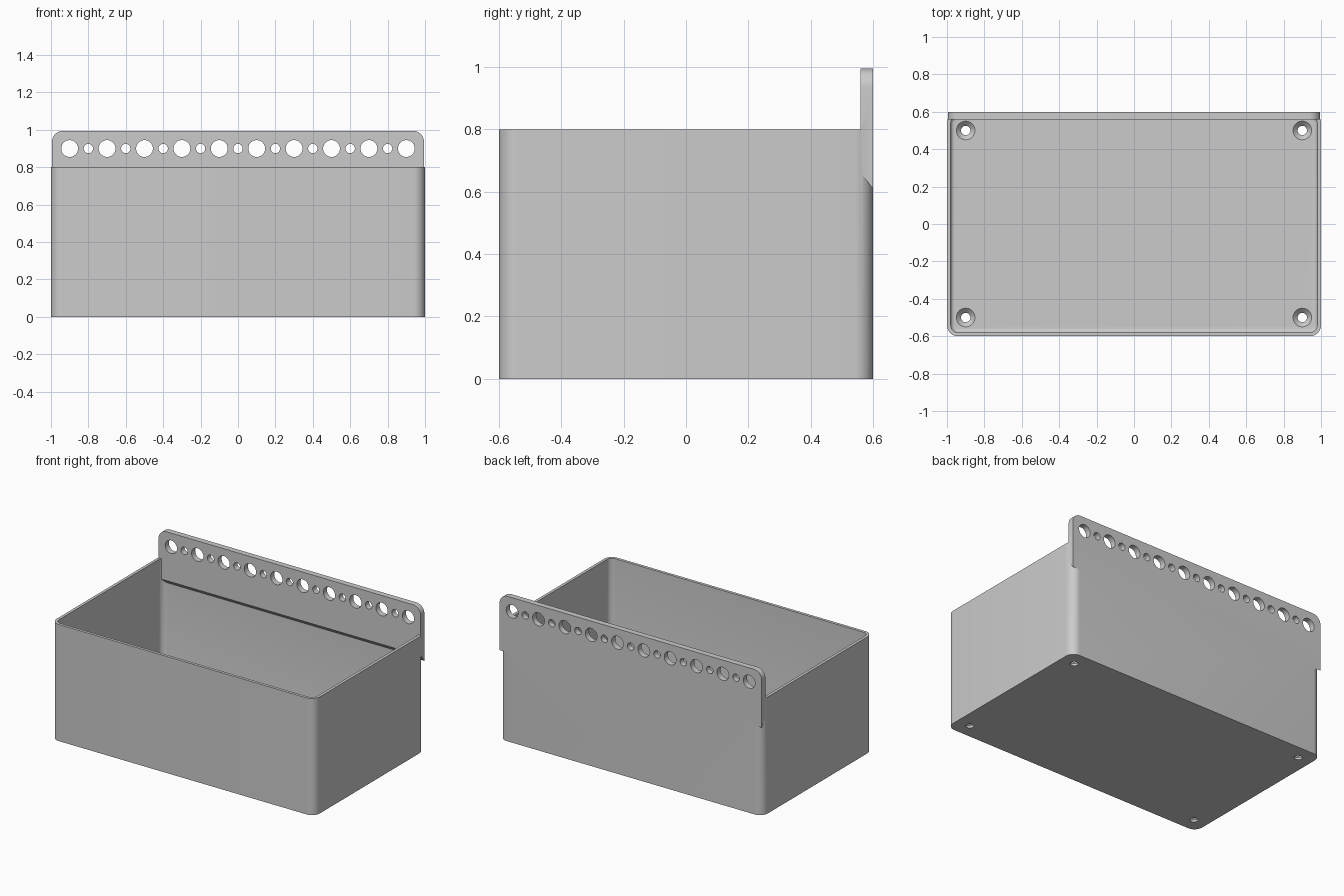
import bpy, bmesh, math
from mathutils import Matrix, Vector

default = bpy.data.objects.get("Cube")
if default:
    bpy.data.objects.remove(default, do_unlink=True)

grey = bpy.data.materials.new("plain_grey")
grey.use_nodes = True
GREY = (0.6, 0.6, 0.6, 1)
grey.diffuse_color = GREY
grey.node_tree.nodes["Principled BSDF"].inputs["Base Color"].default_value = GREY


def rounded_rect(hx, hy, r, steps=10):
    """Counter-clockwise outline with rounded corners."""
    pts = []
    for quarter, (sx, sy) in enumerate([(1, 1), (-1, 1), (-1, -1), (1, -1)]):
        for i in range(steps + 1):
            a = math.pi / 2 * (quarter + i / steps)
            pts.append((sx * (hx - r) + r * math.cos(a), sy * (hy - r) + r * math.sin(a)))
    return pts


def loft(name, rings):
    """Skin a stack of rings and cap both ends."""
    bm = bmesh.new()
    loops = [[bm.verts.new(p) for p in ring] for ring in rings]
    for a, b in zip(loops, loops[1:]):
        for i in range(len(a)):
            j = (i + 1) % len(a)
            bm.faces.new((a[i], a[j], b[j], b[i]))
    bm.faces.new(loops[0][::-1])
    bm.faces.new(loops[-1])
    bmesh.ops.recalc_face_normals(bm, faces=bm.faces)
    mesh = bpy.data.meshes.new(name)
    bm.to_mesh(mesh)
    bm.free()
    mesh.materials.append(grey)
    obj = bpy.data.objects.new(name, mesh)
    bpy.context.collection.objects.link(obj)
    return obj


def lathe(name, profile, sides, matrix):
    """Round solid from (radius, height) pairs."""
    angles = [2 * math.pi * i / sides for i in range(sides)]
    return loft(name, [[matrix @ Vector((r * math.cos(a), r * math.sin(a), h)) for a in angles]
                       for r, h in profile])


def combine(target, others, operation):
    """Apply a boolean with each helper, then discard the helpers."""
    for other in others:
        mod = target.modifiers.new("boolean", "BOOLEAN")
        mod.operation, mod.solver, mod.object = operation, "EXACT", other
    graph = bpy.context.evaluated_depsgraph_get()
    mesh = bpy.data.meshes.new_from_object(target.evaluated_get(graph))
    target.modifiers.clear()
    target.data = mesh
    for other in others:
        bpy.data.objects.remove(other, do_unlink=True)


# Open bin: outer wall, rim, inner wall, filleted floor
WALL, FLOOR, FILLET, CORNER = 0.02, 0.04, 0.02, 0.06
levels = [(0, 0), (0, 0.8), (WALL, 0.8), (WALL, FLOOR + FILLET)]
for k in range(1, 6):
    a = math.pi / 2 * k / 5
    levels.append((WALL + FILLET * (1 - math.cos(a)), FLOOR + FILLET * (1 - math.sin(a))))
bin_box = loft("storage_bin", [[(x, y, z) for x, y in rounded_rect(1 - d, 0.6 - d, CORNER - d)]
                               for d, z in levels])

# Countersunk screw holes in the floor
screws = [lathe("screw_cutter", [(0.025, -0.05), (0.025, 0.015), (0.05, FLOOR), (0.05, 0.06)], 32,
                Matrix.Translation((sx * 0.9, sy * 0.5, 0)))
          for sx in (-1, 1) for sy in (-1, 1)]
combine(bin_box, screws, "DIFFERENCE")

# Hanging plate: rounded top, square bottom sloping down to the back
arch = [p for p in rounded_rect(0.995, 0.3, 0.06) if p[1] > 0]


def plate_ring(y, bottom):
    return ([(x, y, 0.695 + z) for x, z in arch]
            + [(-0.995, y, bottom), (0.995, y, bottom)])


plate = loft("hanging_plate", [plate_ring(0.56, 0.66), plate_ring(0.6, 0.61)])

# Row of alternating large and small holes
holes = []
for i in range(19):
    radius = 0.025 if i % 2 else 0.045
    place = Matrix.Translation((-0.9 + 0.1 * i, 0.58, 0.9)) @ Matrix.Rotation(math.pi / 2, 4, "X")
    holes.append(lathe("hole_cutter", [(radius, -0.1), (radius, 0.1)], 32, place))
combine(plate, holes, "DIFFERENCE")
combine(bin_box, [plate], "UNION")

# Smooth curves, sharp edges
bpy.ops.object.select_all(action="DESELECT")
bin_box.select_set(True)
bpy.context.view_layer.objects.active = bin_box
bpy.ops.object.shade_smooth_by_angle(angle=math.radians(30))
